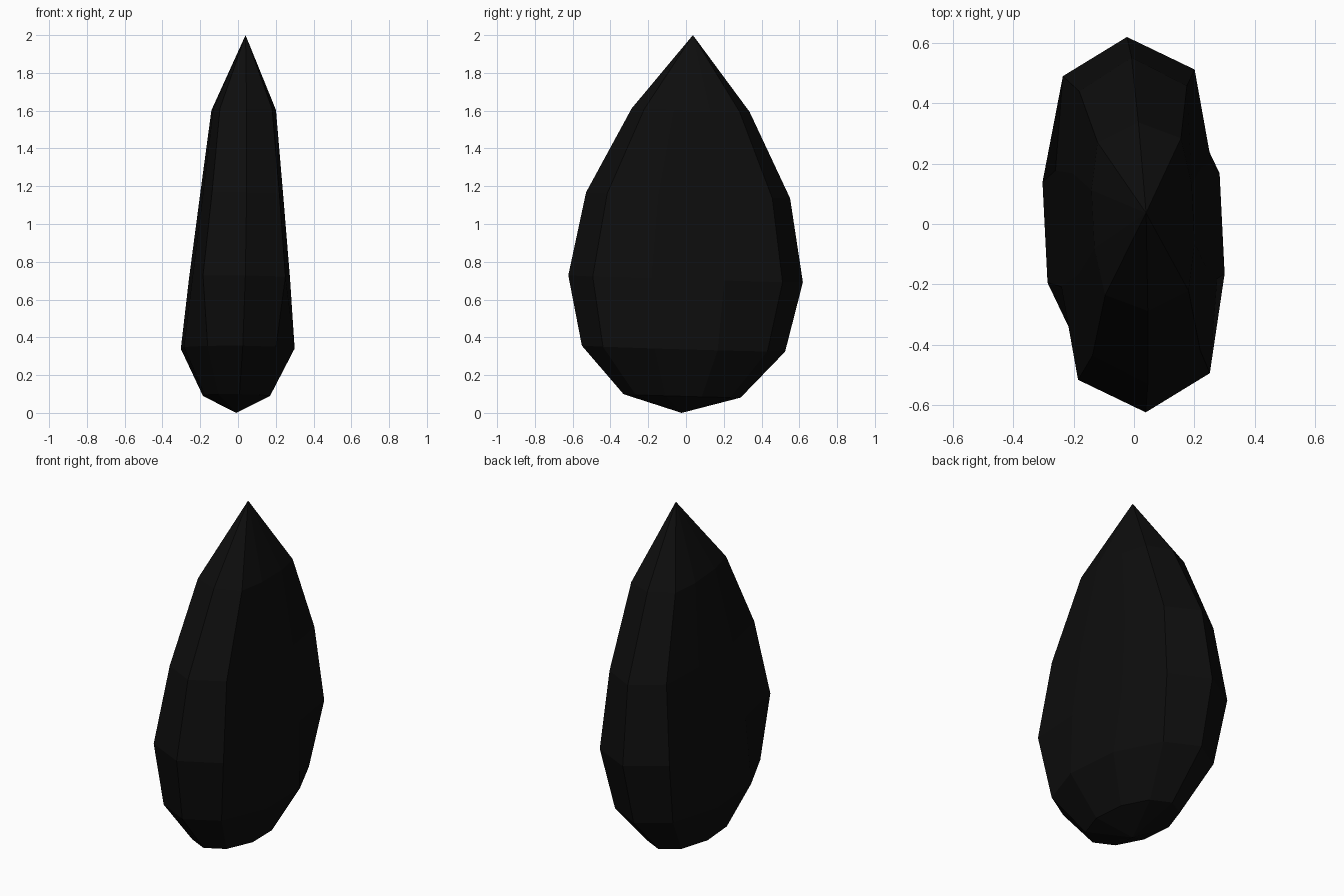
import bpy, bmesh, math
from mathutils import Vector

if "Cube" in bpy.data.objects:
    bpy.data.objects.remove(bpy.data.objects["Cube"])

# Seed shell: ten-sided rings (height, half depth in y, outer half width, inner half width)
SIDES = 10
RINGS = [
    (0.09, 0.310, 0.173, 0.107),
    (0.34, 0.538, 0.293, 0.181),
    (0.71, 0.621, 0.258, 0.218),
    (1.152, 0.540, 0.212, 0.178),
    (1.603, 0.312, 0.166, 0.138),
]
TWIST = 0.05            # slight turn about the long axis
LEAN_X, LEAN_Y = 0.025, 0.03


def place(x, y, z):
    """Twist the section, then lean the whole seed slightly."""
    x, y = x - TWIST * y, y + TWIST * x
    return Vector((x - 0.01 + LEAN_X * z,
                   y - 0.0235 + LEAN_Y * z,
                   z - LEAN_X * 0.5 * x - LEAN_Y * y))


bm = bmesh.new()
loops = []
for z, ry, outer, inner in RINGS:
    loop = []
    for i in range(SIDES):
        a = 2 * math.pi * i / SIDES
        s = math.sin(a)
        width = 0 if abs(s) < 0.1 else (inner if abs(s) < 0.8 else outer)
        loop.append(bm.verts.new(place(math.copysign(width, s), ry * math.cos(a), z)))
    loops.append(loop)

bottom = bm.verts.new(place(0, 0, 0))
tip = bm.verts.new(place(0, 0, 2))
for i in range(SIDES):
    j = (i + 1) % SIDES
    bm.faces.new((bottom, loops[0][i], loops[0][j]))
    bm.faces.new((tip, loops[-1][j], loops[-1][i]))
    for low, high in zip(loops, loops[1:]):
        bm.faces.new((low[i], high[i], high[j], low[j]))
bmesh.ops.recalc_face_normals(bm, faces=bm.faces)

mesh = bpy.data.meshes.new("seed_shell")
bm.to_mesh(mesh)
bm.free()

# Black shell colour
black = bpy.data.materials.new("shell black")
black.diffuse_color = (0.004, 0.004, 0.004, 1)
black.use_nodes = True
black.node_tree.nodes["Principled BSDF"].inputs["Base Color"].default_value = black.diffuse_color
mesh.materials.append(black)
seed = bpy.data.objects.new("seed_shell", mesh)
bpy.context.collection.objects.link(seed)
